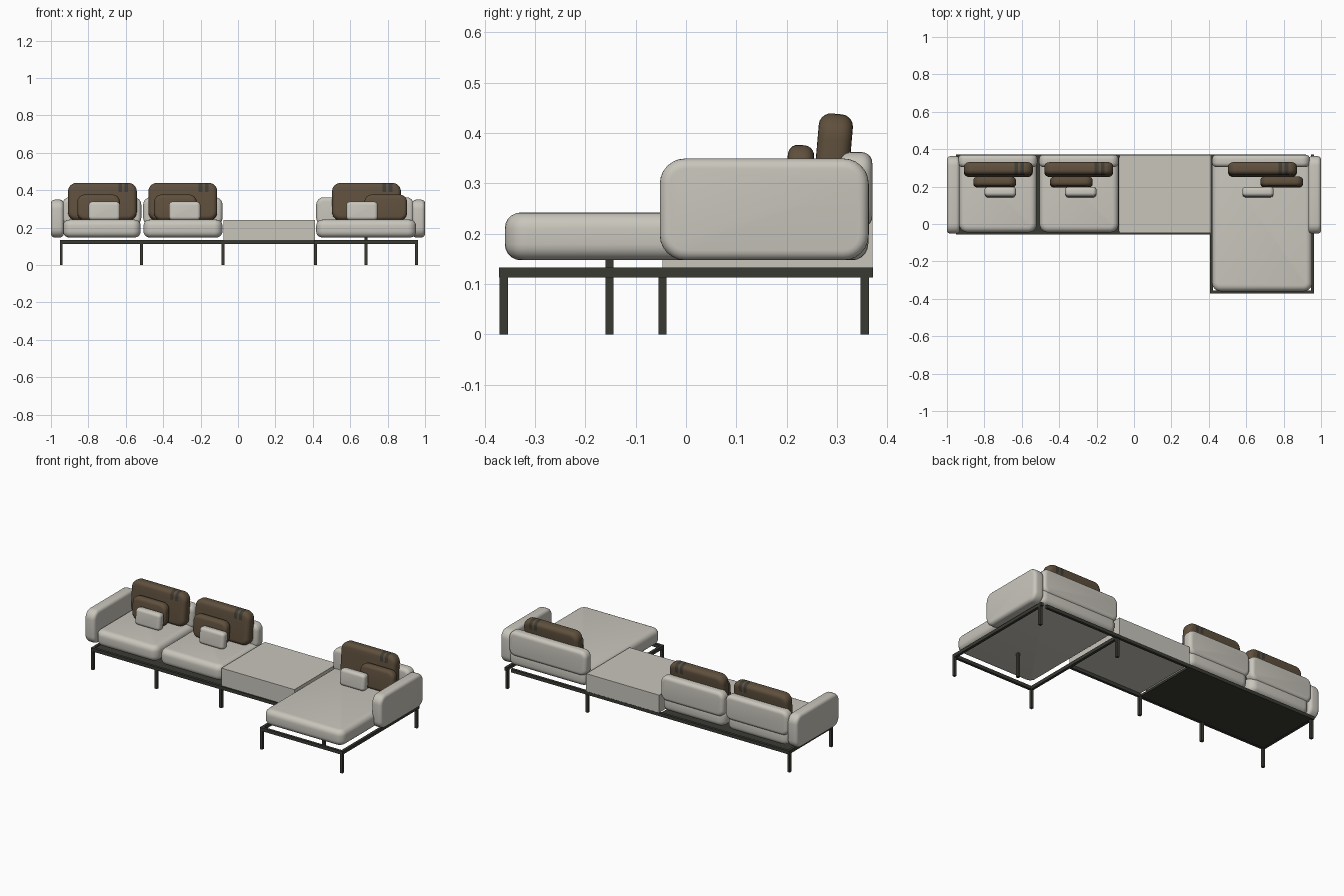
import bpy
import bmesh
from math import radians
from mathutils import Matrix, Vector

old = bpy.data.objects.get("Cube")
if old:
    bpy.data.objects.remove(old, do_unlink=True)


def material(name, rgb):
    m = bpy.data.materials.new(name)
    m.use_nodes = True
    m.diffuse_color = (*rgb, 1)
    m.node_tree.nodes["Principled BSDF"].inputs["Base Color"].default_value = (*rgb, 1)
    return m


FABRIC = material("pale fabric", (0.58, 0.56, 0.50))
BROWN = material("brown fabric", (0.115, 0.08, 0.047))
STRIPE = material("dark stripe", (0.05, 0.046, 0.036))
METAL = material("dark metal", (0.042, 0.042, 0.034))


def finish(bm, name, mats, smooth):
    mesh = bpy.data.meshes.new(name)
    bm.to_mesh(mesh)
    bm.free()
    ob = bpy.data.objects.new(name, mesh)
    bpy.context.collection.objects.link(ob)
    for m in mats:
        mesh.materials.append(m)
    if smooth:
        bpy.ops.object.select_all(action="DESELECT")
        ob.select_set(True)
        bpy.context.view_layer.objects.active = ob
        bpy.ops.object.shade_smooth_by_angle(angle=radians(40))
    return ob


def new_box(x, y, z):
    """Box from (low, high) ranges, kept around its own centre."""
    bm = bmesh.new()
    bmesh.ops.create_cube(bm, size=1)
    bmesh.ops.scale(bm, vec=[b - a for a, b in (x, y, z)], verts=bm.verts)
    return bm, Vector([(a + b) / 2 for a, b in (x, y, z)])


def block(name, x, y, z, mat):
    bm, centre = new_box(x, y, z)
    bmesh.ops.translate(bm, vec=centre, verts=bm.verts)
    return finish(bm, name, [mat], False)


def cushion(name, x, y, z, axis, corner, edge, mat=FABRIC, tilt=0, stripes=()):
    """Box with large corners around one axis and softer rims on its two caps."""
    bm, centre = new_box(x, y, z)
    along = [e for e in bm.edges
             if abs((e.verts[0].co - e.verts[1].co)[axis]) > 1e-4]
    bmesh.ops.bevel(bm, geom=along, offset=corner, segments=6, profile=0.5,
                    affect="EDGES")
    bm.normal_update()
    rims = [e for e in bm.edges
            if sum(abs(f.normal[axis]) > 0.9 for f in e.link_faces) == 1]
    bmesh.ops.bevel(bm, geom=rims, offset=edge, segments=5, profile=0.5,
                    affect="EDGES")
    # woven bands: cut the faces, then colour those inside each band
    top = (z[1] - z[0]) / 2
    for low, high in stripes:
        for cut, normal in ((low, (1, 0, 0)), (high, (1, 0, 0))):
            bmesh.ops.bisect_plane(bm, geom=bm.verts[:] + bm.edges[:] + bm.faces[:],
                                   plane_co=(cut, 0, 0), plane_no=normal)
    if stripes:
        bmesh.ops.bisect_plane(bm, geom=bm.verts[:] + bm.edges[:] + bm.faces[:],
                               plane_co=(0, 0, top * 0.5), plane_no=(0, 0, 1))
    for f in bm.faces:
        c = f.calc_center_median()
        if c.z > top * 0.5 and any(a < c.x < b for a, b in stripes):
            f.material_index = 1
    bmesh.ops.transform(bm, verts=bm.verts, matrix=Matrix.Translation(centre)
                        @ Matrix.Rotation(radians(tilt), 4, "X"))
    return finish(bm, name, [mat, STRIPE] if stripes else [mat], True)


# frame rails
LOW, HIGH, W = 0.113, 0.133, 0.008
block("front_rail", (-0.953, 0.415), (-0.055, -0.039), (LOW, HIGH), METAL)
block("back_rail", (-0.953, 0.92), (0.355, 0.371), (LOW, HIGH), METAL)
block("chaise_front_rail", (0.407, 0.963), (-0.371, -0.355), (LOW, HIGH), METAL)
block("left_end_rail", (0.947, 0.963), (-0.371, 0.371), (LOW, HIGH), METAL)
block("chaise_inner_rail", (0.407, 0.423), (-0.371, 0.371), (LOW, HIGH), METAL)
block("right_end_rail", (-0.953, -0.937), (-0.055, 0.371), (LOW, HIGH), METAL)
block("seat_support_panel", (-0.945, -0.08), (-0.047, 0.363), (0.115, 0.128), METAL)

# legs
for i, (px, py) in enumerate([(-0.945, -0.047), (-0.515, -0.047), (-0.08, -0.047),
                              (-0.945, 0.355), (0.415, 0.355), (0.955, 0.355),
                              (0.415, -0.362), (0.955, -0.362), (0.685, -0.152)]):
    block(f"leg_{i + 1}", (px - W, px + W), (py - W, py + W), (0, 0.125), METAL)
block("chaise_leg_mount", (0.677, 0.693), (-0.16, -0.144), (0.113, 0.15), METAL)

# table between the seats
block("table", (-0.078, 0.413), (-0.047, 0.37), (0.133, 0.24), FABRIC)

# seats and back bolsters
for name, x, front in (("right_seat", (-0.935, -0.52), -0.045),
                       ("middle_seat", (-0.505, -0.083), -0.045),
                       ("chaise_seat", (0.418, 0.952), -0.36)):
    cushion(name, x, (front, 0.362), (0.147, 0.242), 2, 0.045, 0.032)
for name, x in (("right_back", (-0.94, -0.517)), ("middle_back", (-0.507, -0.083)),
                ("chaise_back", (0.418, 0.94))):
    cushion(name, x, (0.305, 0.37), (0.212, 0.362), 1, 0.04, 0.022)

# arms
for name, x in (("right_arm", (-1.0, -0.932)), ("left_arm", (0.932, 1.0))):
    cushion(name, x, (-0.052, 0.363), (0.147, 0.349), 0, 0.05, 0.02)

# loose pillows: large, medium and small for each seat
BANDS = ((0.085, 0.105), (0.118, 0.138))
for name, large, medium, small in (("right", -0.725, -0.745, -0.715),
                                   ("middle", -0.295, -0.335, -0.285),
                                   ("chaise", 0.687, 0.79, 0.663)):
    cushion(name + "_large_pillow", (large - 0.184, large + 0.184), (0.257, 0.325),
            (0.238, 0.438), 1, 0.045, 0.024, BROWN, -5, BANDS)
    cushion(name + "_medium_pillow", (medium - 0.114, medium + 0.114), (0.198, 0.25),
            (0.238, 0.376), 1, 0.04, 0.02, BROWN, -5)
    cushion(name + "_small_pillow", (small - 0.084, small + 0.084), (0.145, 0.196),
            (0.238, 0.338), 1, 0.02, 0.018, FABRIC, -5)
